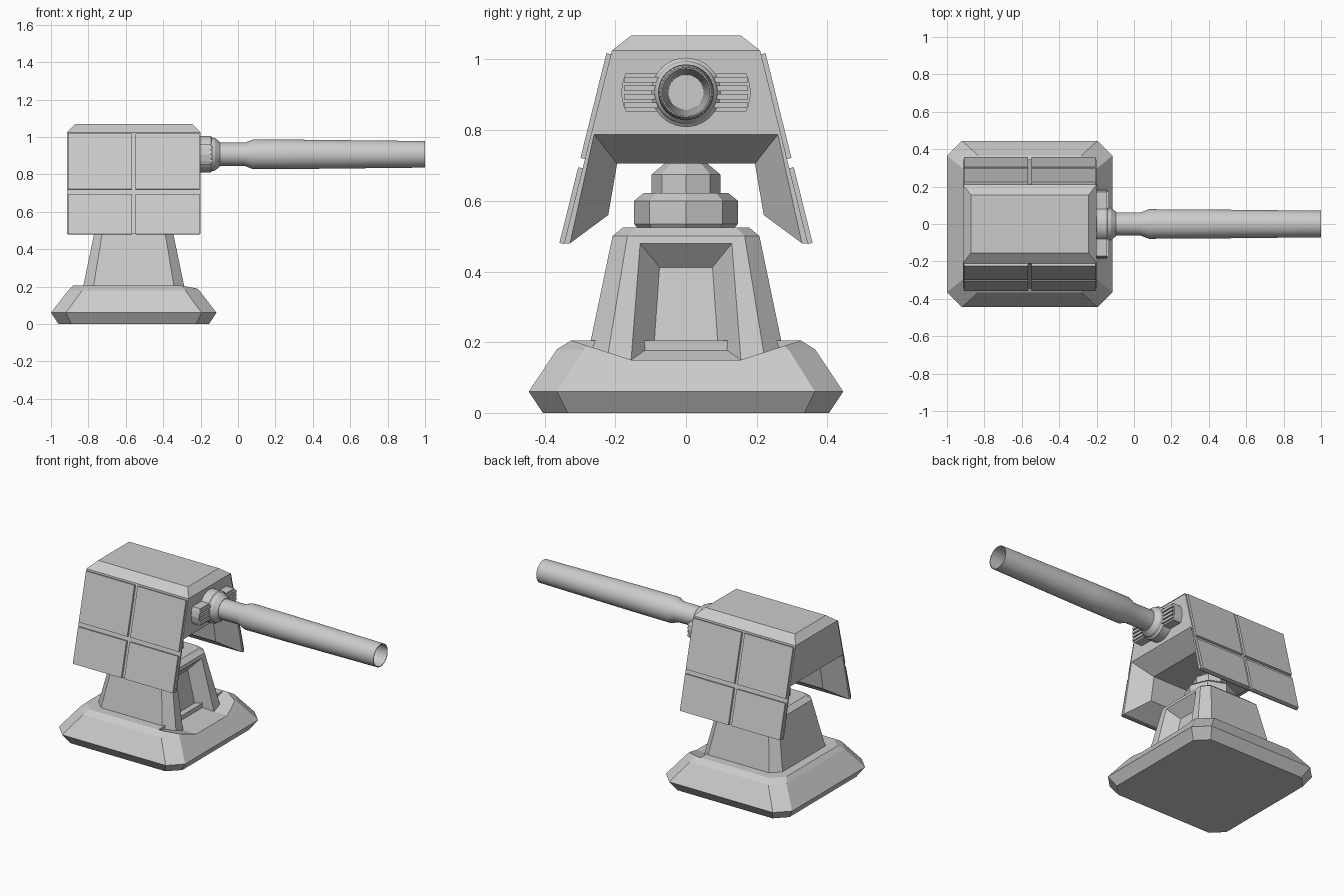
import bpy, bmesh, math
from mathutils import Vector

if "Cube" in bpy.data.objects:
    bpy.data.objects.remove(bpy.data.objects["Cube"])

CX = -0.5575   # centre of the turret body
BZ = 0.907     # barrel axis height


def loft(name, rings, cap=True):
    """Skin a list of equal-length point rings into a closed solid."""
    bm = bmesh.new()
    vs = [[bm.verts.new(p) for p in r] for r in rings]
    n = len(rings[0])
    for a, b in zip(vs, vs[1:]):
        for i in range(n):
            j = (i + 1) % n
            bm.faces.new((a[i], a[j], b[j], b[i]))
    if cap:
        bm.faces.new(vs[0])
        bm.faces.new(vs[-1])
    bmesh.ops.remove_doubles(bm, verts=bm.verts, dist=1e-5)
    bmesh.ops.recalc_face_normals(bm, faces=bm.faces)
    me = bpy.data.meshes.new(name)
    bm.to_mesh(me)
    bm.free()
    ob = bpy.data.objects.new(name, me)
    bpy.context.collection.objects.link(ob)
    return ob


def chamfered(hx, hy, c, z):
    """Rectangle ring with cut corners."""
    pts = [(hx, hy - c), (hx - c, hy), (c - hx, hy), (-hx, hy - c),
           (-hx, c - hy), (c - hx, -hy), (hx - c, -hy), (hx, c - hy)]
    return [(CX + x, y, z) for x, y in pts]


def octagon(r, z):
    return [(CX + r * math.cos(i * math.pi / 4), r * math.sin(i * math.pi / 4), z)
            for i in range(8)]


def prism_x(name, yz, x0, x1):
    return loft(name, [[(x, y, z) for y, z in yz] for x in (x0, x1)])


def lathe_x(name, profile, n=40):
    """Turn an (x, radius) profile around the barrel axis."""
    ob = loft(name, [[(x, r * math.cos(2 * math.pi * i / n), BZ + r * math.sin(2 * math.pi * i / n))
                      for i in range(n)] for x, r in profile])
    bpy.ops.object.select_all(action='DESELECT')
    ob.select_set(True)
    bpy.context.view_layer.objects.active = ob
    bpy.ops.object.shade_smooth_by_angle(angle=math.radians(25))
    return ob


def cut(ob, cutter):
    m = ob.modifiers.new("cut", 'BOOLEAN')
    m.operation, m.solver, m.object = 'DIFFERENCE', 'EXACT', cutter
    cutter.hide_render = True
    cutter.hide_viewport = True


# Foot with a dip in front of the pedestal recess
base = loft("base", [chamfered(.4025, .405, .07, 0), chamfered(.4425, .445, .08, .06),
                     chamfered(.350, .365, .075, .18), chamfered(.325, .325, .07, .205)])
cut(base, prism_x("dip_cutter", [(-.325, .205), (-.155, .15), (.155, .15), (.325, .205),
                                 (.325, .3), (-.325, .3)], -.33, .1))

# Tapered pedestal with a recessed front panel
pedestal = loft("pedestal", [chamfered(.283, .283, .058, .14), chamfered(.208, .208, .042, .5),
                             chamfered(.178, .178, .036, .525)])
outer = [Vector(p) for p in [(-.277, -.155, .15), (-.277, .155, .15),
                             (-.345, .13, .48), (-.345, -.13, .48)]]
inner = [Vector(p) for p in [(-.365, -.09, .195), (-.365, .09, .195),
                             (-.405, .075, .412), (-.405, -.075, .412)]]
cut(pedestal, loft("recess_cutter", [inner, [i + (o - i) * 1.2 for i, o in zip(inner, outer)]]))

# Swivel neck
loft("neck", [octagon(.135, .52), octagon(.147, .535), octagon(.147, .6), octagon(.12, .622),
              octagon(.097, .622), octagon(.097, .675), octagon(.055, .71)])

# Saddle-shaped head: thin shell at the ends, thicker in the middle
def saddle(x, mid, arch):
    half = [(.21, 1.025), (.345, .48), (.328, .48), mid, arch]
    return [(x, y, z) for y, z in half] + [(x, -y, z) for y, z in reversed(half)]


X0, X1, IN = -.915, -.2, .11
thin = ((.328, .48), (.26, .788))
thick = ((.22, .56), (.195, .705))
loft("head", [saddle(X0, *thin), saddle(X0 + IN, *thick), saddle(X1 - IN, *thick), saddle(X1, *thin)])


def rect(x0, x1, hy, z):
    return [(x0, -hy, z), (x1, -hy, z), (x1, hy, z), (x0, hy, z)]


loft("roof", [rect(X0, X1, .21, 1.025), rect(X0 + .043, X1 - .043, .155, 1.068)])

# Armour plates, four on each sloping side
A, B = Vector((.21, 1.025)), Vector((.345, .48))
d = (B - A).normalized()
nrm = Vector((-d.y, d.x))
for s in (-1, 1):
    for x0, x1 in ((-.908, -.568), (-.547, -.207)):
        for z0, z1 in ((1.015, .718), (.692, .478)):
            p, q = [A + (B - A) * ((z - 1.025) / -.545) for z in (z0, z1)]
            yz = [p, q, q + nrm * .013, p + nrm * .013]
            prism_x("side_plate", [(s * v.x, v.y) for v in yz], x0, x1)

# Ribbed lugs either side of the barrel mount
for s in (-1, 1):
    lug = [(.05, -.054), (.17, -.054), (.178, -.035), (.184, 0), (.178, .035), (.17, .054), (.05, .054)]
    prism_x("mount_lug", [(s * y, BZ + z) for y, z in lug], -.205, -.145)
    for z in (-.036, -.012, .012, .036):
        rib = [(.06, z - .008), (.176, z - .008), (.176, z + .008), (.06, z + .008)]
        prism_x("lug_rib", [(s * y, BZ + h) for y, h in rib], -.15, -.135)

# Collar and hollow barrel
lathe_x("barrel_collar", [(-.21, .098), (-.145, .098), (-.138, .09), (-.122, .086), (-.095, .064), (-.1, .04)])
lathe_x("barrel", [(-.11, .062), (.035, .062), (.08, .079), (.35, .078), (1, .071),
                   (1, .067), (.08, .05)])
